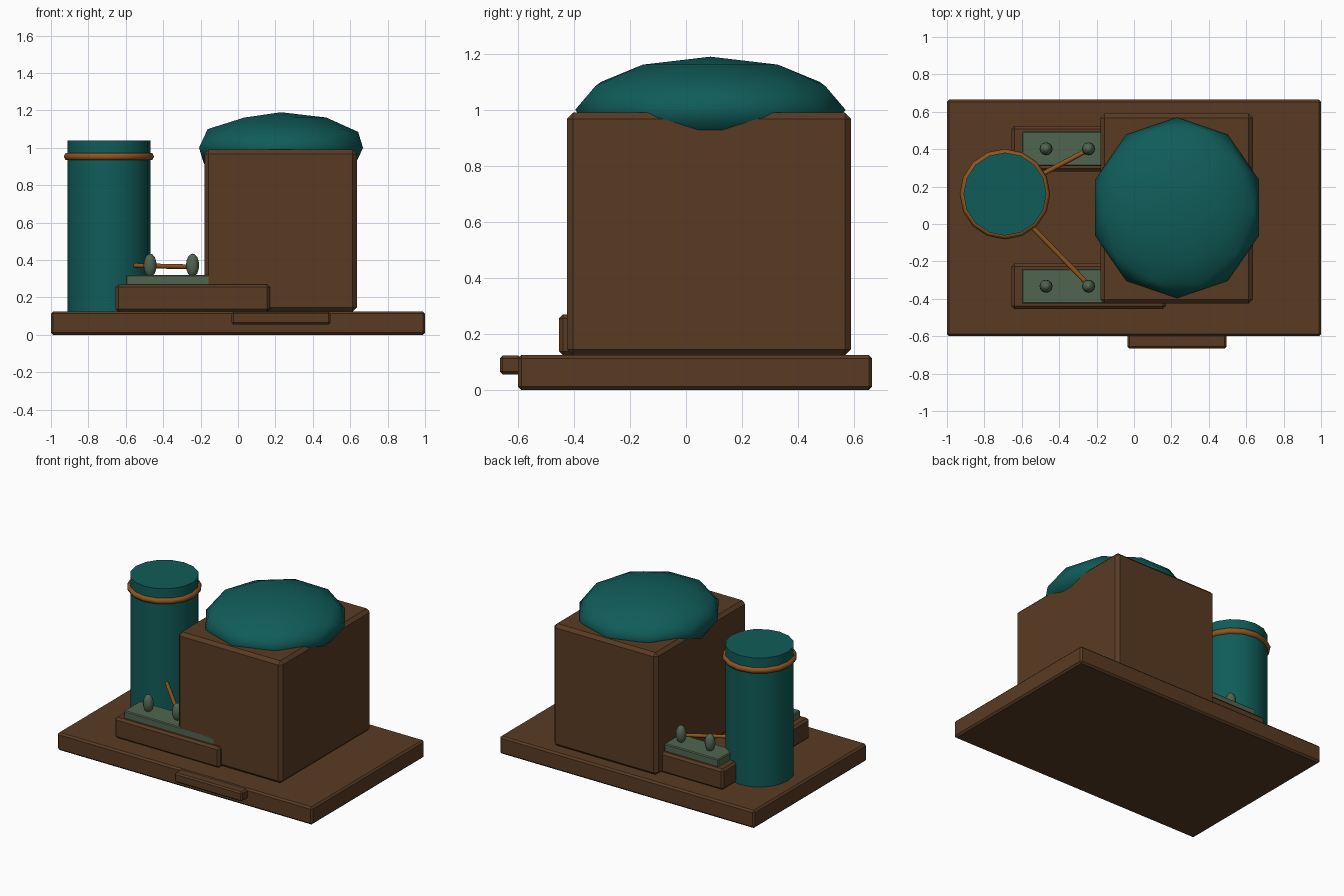
import bpy
from mathutils import Vector

if "Cube" in bpy.data.objects:
    bpy.data.objects.remove(bpy.data.objects["Cube"])


def mat(name, rgb):
    m = bpy.data.materials.new(name)
    m.diffuse_color = (*rgb, 1)
    m.use_nodes = True
    m.node_tree.nodes["Principled BSDF"].inputs["Base Color"].default_value = m.diffuse_color
    return m


BROWN = mat("brown", (0.1, 0.044, 0.017))
TEAL = mat("teal", (0.005, 0.108, 0.1))
GREEN = mat("sage_green", (0.082, 0.13, 0.08))
COPPER = mat("copper", (0.27, 0.09, 0.014))


def finish(name, material, smooth=None):
    ob = bpy.context.object
    ob.name = name
    ob.data.materials.append(material)
    if smooth is not None:
        bpy.ops.object.shade_smooth_by_angle(angle=smooth)
    return ob


def box(name, lo, hi, material, bevel):
    lo, hi = Vector(lo), Vector(hi)
    bpy.ops.mesh.primitive_cube_add(size=1, location=(lo + hi) / 2)
    ob = finish(name, material)
    ob.scale = hi - lo
    bpy.ops.object.transform_apply(location=False, rotation=False, scale=True)
    mod = ob.modifiers.new("Bevel", "BEVEL")
    mod.width = bevel
    mod.segments = 1
    return ob


def rod(name, a, b, r, material):
    a, b = Vector(a), Vector(b)
    bpy.ops.mesh.primitive_cylinder_add(vertices=8, radius=r, depth=(b - a).length, location=(a + b) / 2)
    ob = finish(name, material, 0.9)
    ob.rotation_euler = (b - a).to_track_quat('Z', 'Y').to_euler()


# Base slab and front step
box("base", (-1, -0.6, 0), (1, 0.665, 0.125), BROWN, 0.012)
box("front_step", (-0.035, -0.665, 0.055), (0.495, -0.59, 0.123), BROWN, 0.01)

# Main hall with domed roof
box("main_hall", (-0.18, -0.425, 0.123), (0.635, 0.59, 0.99), BROWN, 0.022)
bpy.ops.mesh.primitive_ico_sphere_add(subdivisions=2, radius=1, location=(0.23, 0.087, 1.0))
bpy.context.object.scale = (0.461, 0.483, 0.19)
finish("dome_roof", TEAL, 1.2)

# Tall tank with copper band
bpy.ops.mesh.primitive_cylinder_add(vertices=16, radius=0.222, depth=0.92, location=(-0.69, 0.16, 0.58))
finish("tank", TEAL, 0.6)
bpy.ops.mesh.primitive_torus_add(major_segments=16, minor_segments=6, major_radius=0.22,
                                 minor_radius=0.022, location=(-0.69, 0.16, 0.953))
finish("tank_band", COPPER, 1.2)

# Two side benches, each with a plate, two knobs and a pipe to the tank
for side, y, pipe_start in (("front", -0.333, (-0.55, -0.01, 0.37)), ("back", 0.402, (-0.55, 0.235, 0.37))):
    box(side + "_bench", (-0.655, y - 0.121, 0.123), (0.17, y + 0.121, 0.27), BROWN, 0.015)
    box(side + "_plate", (-0.6, y - 0.092, 0.262), (0.11, y + 0.092, 0.32), GREEN, 0.006)
    for i, x in enumerate((-0.47, -0.243)):
        bpy.ops.mesh.primitive_uv_sphere_add(segments=12, ring_count=8, radius=1, location=(x, y, 0.372))
        bpy.context.object.scale = (0.035, 0.035, 0.062)
        finish(f"{side}_knob_{i + 1}", GREEN, 1.2)
    rod(side + "_pipe", pipe_start, (-0.235, y, 0.363), 0.013, COPPER)
